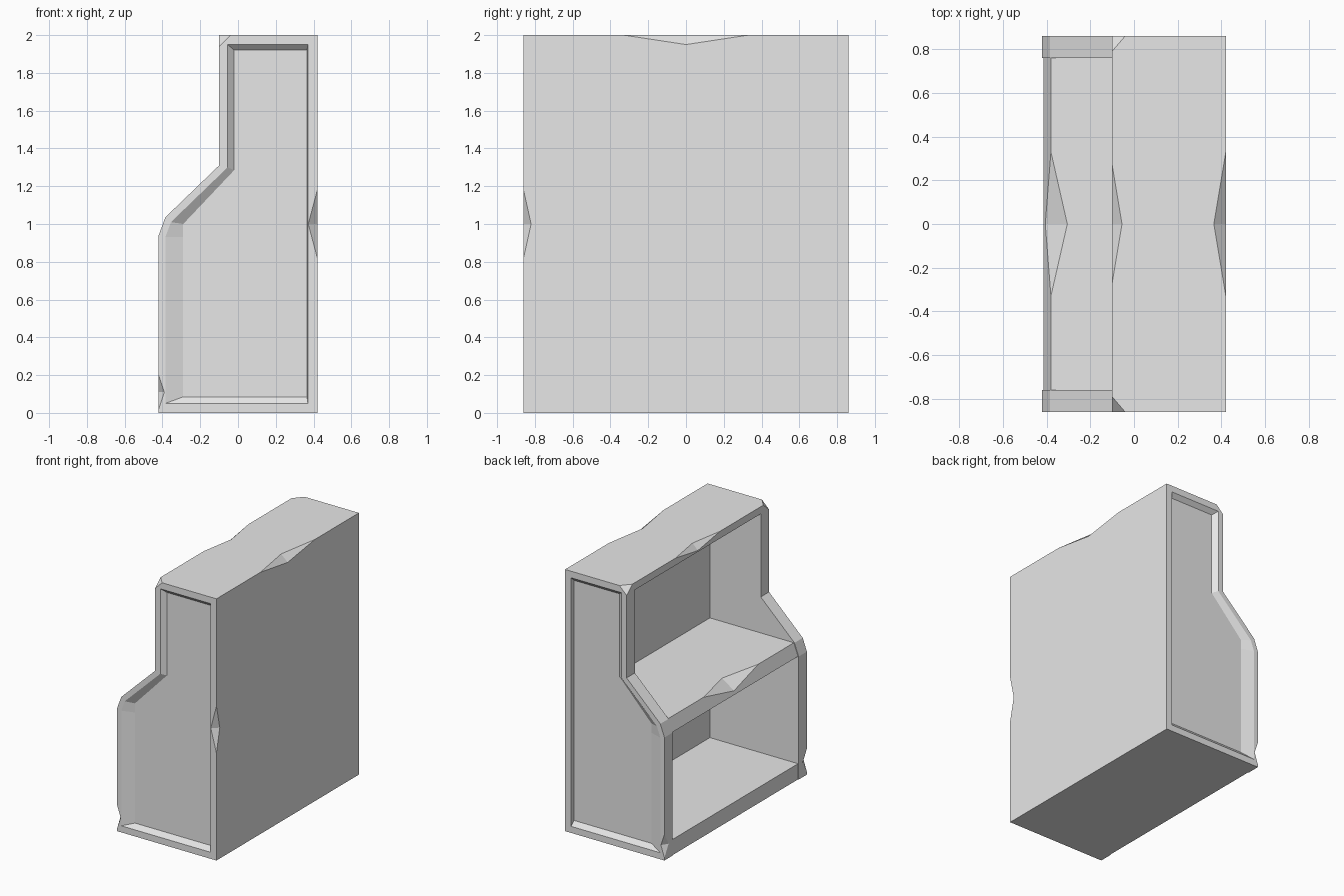
import bpy
import bmesh
from mathutils import Vector

cube = bpy.data.objects.get("Cube")
if cube:
    bpy.data.objects.remove(cube, do_unlink=True)

grey = bpy.data.materials.new("plain grey")
grey.use_nodes = True
GREY = (0.8, 0.8, 0.8, 1)
grey.diffuse_color = GREY
grey.node_tree.nodes["Principled BSDF"].inputs["Base Color"].default_value = GREY


def finish(name, bm):
    bmesh.ops.recalc_face_normals(bm, faces=bm.faces)
    mesh = bpy.data.meshes.new(name)
    bm.to_mesh(mesh)
    bm.free()
    mesh.materials.append(grey)
    ob = bpy.data.objects.new(name, mesh)
    bpy.context.collection.objects.link(ob)
    return ob


def loft(name, rings):
    """Skin a stack of (x, z) profiles, each placed at its own y, and cap it."""
    bm = bmesh.new()
    loops = [[bm.verts.new((x, y, z)) for x, z in prof] for prof, y in rings]
    for a, b in zip(loops, loops[1:]):
        for i in range(len(a)):
            j = (i + 1) % len(a)
            bm.faces.new((a[i], a[j], b[j], b[i]))
    bm.faces.new(loops[0])
    bm.faces.new(loops[-1])
    return finish(name, bm)


def box_profile(x0, x1, z0, z1):
    return [(x0, z0), (x1, z0), (x1, z1), (x0, z1)]


def chip(ob, points):
    """Knock a convex splinter off a part."""
    bm = bmesh.new()
    for p in points:
        bm.verts.new(p)
    bmesh.ops.convex_hull(bm, input=bm.verts)
    cutter = finish("chip_cutter", bm)
    cutter.hide_render = True
    mod = ob.modifiers.new("chip", 'BOOLEAN')
    mod.operation = 'DIFFERENCE'
    mod.solver = 'EXACT'
    mod.object = cutter
    bpy.context.view_layer.objects.active = ob
    bpy.ops.object.modifier_apply(modifier=mod.name)
    bpy.data.objects.remove(cutter, do_unlink=True)


def edge_chip(ob, point, along, in_a, in_b):
    """Chip on an edge: half length along it, then a reach into each face."""
    p, s, a, b = (Vector(v) for v in (point, along, in_a, in_b))
    chip(ob, [p - s, p + s, p + a, p + b, p - a - b])


HALF, INNER = 0.86, 0.76

# Stepped end panels with a sunken field
outline = [(0.42, 0), (-0.42, 0), (-0.42, 0.94), (-0.385, 1.035),
           (-0.1, 1.31), (-0.1, 2), (0.42, 2)]
frame = [(0.37, 0.05), (-0.385, 0.05), (-0.385, 0.93), (-0.355, 1.01),
         (-0.055, 1.3), (-0.055, 1.95), (0.37, 1.95)]
field = [(0.365, 0.085), (-0.29, 0.085), (-0.29, 0.93), (-0.29, 1.0),
         (-0.02, 1.285), (-0.02, 1.92), (0.365, 1.92)]
panels = {}
for name, s in (("front_end_panel", -1), ("rear_end_panel", 1)):
    panels[s] = loft(name, [(outline, s * INNER), (outline, s * HALF),
                            (frame, s * HALF), (field, s * (HALF - 0.03))])

# Boards between the panels
def board(name, prof):
    return loft(name, [(prof, -INNER), (prof, INNER)])

back = board("back_board", box_profile(0.33, 0.42, 0, 2))
board("floor_board", box_profile(-0.415, 0.33, 0, 0.12))
shelf = board("middle_shelf", [(0.33, 0.94), (-0.415, 0.94),
                               (-0.38, 1.035), (0.33, 1.035)])
top = board("top_board", box_profile(-0.1, 0.33, 1.945, 2))

# Worn notches in the long edges
edge_chip(back, (0.42, 0, 2), (0, 0.33, 0), (-0.055, 0, 0), (0, 0, -0.05))
edge_chip(top, (-0.1, 0, 2), (0, 0.27, 0), (0.045, 0, 0), (0, 0, -0.045))
edge_chip(shelf, (-0.38, 0, 1.035), (0, 0.33, 0), (0.075, 0, 0),
          (-0.0258, 0, -0.07))
edge_chip(panels[-1], (0.42, -HALF, 1), (0, 0, 0.18), (-0.048, 0, 0),
          (0, 0.04, 0))

# Worn feet and top corners of the end panels
for s, panel in panels.items():
    edge_chip(panel, (-0.42, s * HALF, 0.11), (0, 0, 0.09),
              (0.03, 0, 0), (0, -s * 0.05, 0))
    corner = Vector((-0.1, s * HALF, 2))
    chip(panel, [corner + Vector((0.06, 0, 0)), corner - Vector((0, s * 0.07, 0)),
                 corner - Vector((0, 0, 0.06)), corner + Vector((-0.1, s * 0.1, 0.1))])
